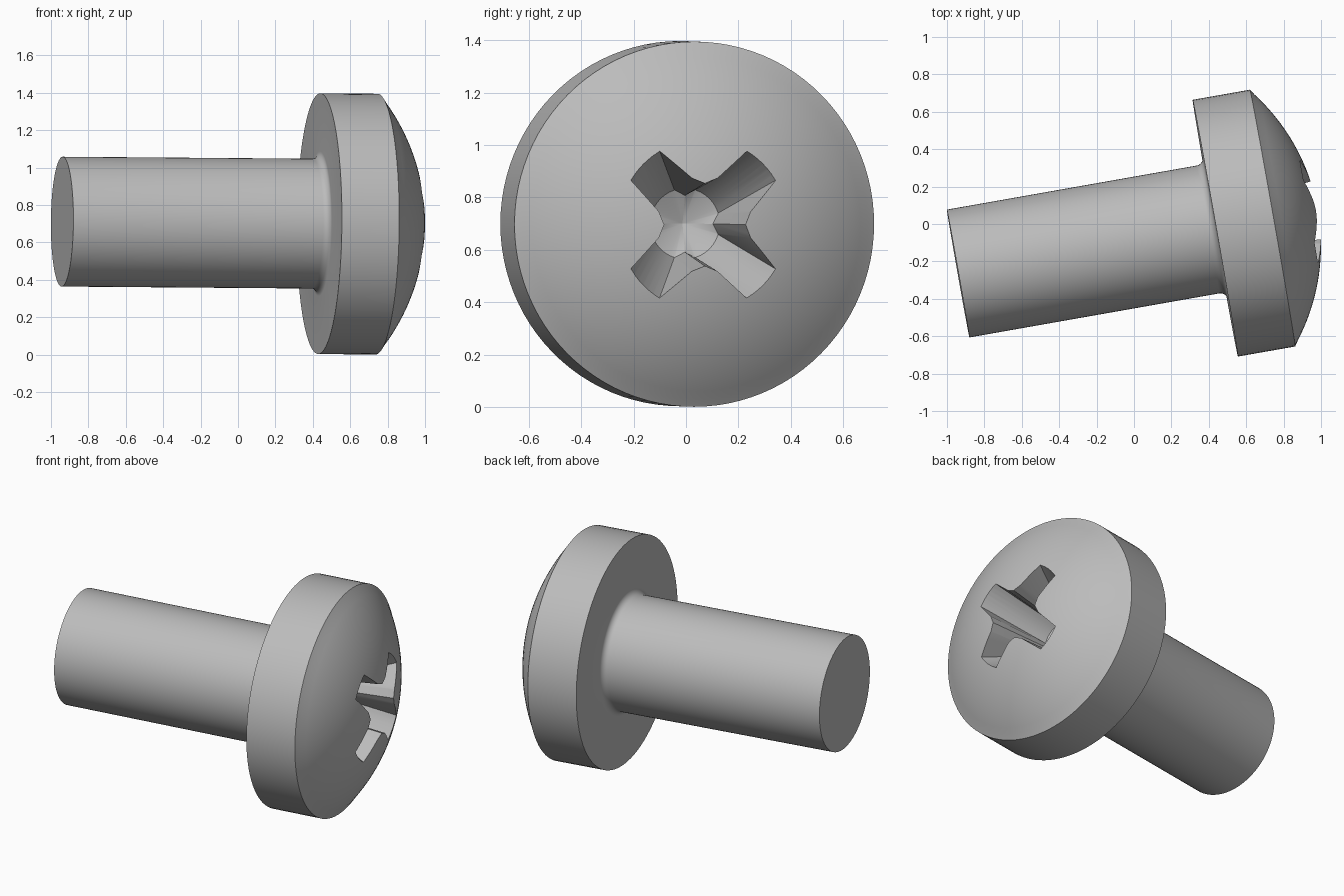
import bpy, bmesh, math
from mathutils import Matrix, Vector

if "Cube" in bpy.data.objects:
    bpy.data.objects.remove(bpy.data.objects["Cube"], do_unlink=True)

steel = bpy.data.materials.new("plain steel grey")
steel.use_nodes = True
GREY = (0.5, 0.5, 0.5, 1)
steel.diffuse_color = GREY
steel.node_tree.nodes["Principled BSDF"].inputs["Base Color"].default_value = GREY


def make_object(name, bm):
    bmesh.ops.recalc_face_normals(bm, faces=bm.faces)
    mesh = bpy.data.meshes.new(name)
    bm.to_mesh(mesh)
    bm.free()
    mesh.materials.append(steel)
    obj = bpy.data.objects.new(name, mesh)
    bpy.context.collection.objects.link(obj)
    return obj


def skin(bm, loops):
    """Join equal-length vertex loops with quads."""
    n = len(loops[0])
    for low, high in zip(loops, loops[1:]):
        for i in range(n):
            j = (i + 1) % n
            bm.faces.new((low[i], low[j], high[j], high[i]))


def cap(bm, loop, tip):
    """Close a loop with a fan to a tip vertex."""
    for i in range(len(loop)):
        bm.faces.new((loop[i], loop[(i + 1) % len(loop)], tip))


# Main sizes, measured along the screw axis (local z)
END, UNDER, RIM = -0.972, 0.424, 0.735
SHANK_R, HEAD_R, FILLET = 0.347, 0.697, 0.04
DOME_C, DOME_R = -0.116, 1.097
SIDES = 96

# Body profile: shank, fillet, head side, dome
profile = [(SHANK_R, END)]
for k in range(9):
    a = math.pi / 2 * k / 8
    profile.append((SHANK_R + FILLET * (1 - math.cos(a)),
                    UNDER - FILLET * (1 - math.sin(a))))
profile += [(HEAD_R, UNDER), (HEAD_R, RIM)]
rim_angle = math.asin(HEAD_R / DOME_R)
for k in range(1, 20):
    a = rim_angle * (1 - k / 20)
    profile.append((DOME_R * math.sin(a), DOME_C + DOME_R * math.cos(a)))

bm = bmesh.new()
rings = [[bm.verts.new((r * math.cos(t), r * math.sin(t), z))
          for t in (2 * math.pi * i / SIDES for i in range(SIDES))]
         for r, z in profile]
skin(bm, rings)
bm.faces.new(rings[0])
cap(bm, rings[-1], bm.verts.new((0, 0, DOME_C + DOME_R)))
screw = make_object("screw_body", bm)


# Cross recess cutter: four tapering wings with V-shaped inner corners
def cross_loop(bm, z, wing_r, wing_half, vee_mid, vee_x, vee_y):
    spread = math.asin(wing_half / wing_r)
    points = [Vector((wing_r * math.cos(spread * k / 3),
                      wing_r * math.sin(spread * k / 3), z)) for k in range(-3, 4)]
    turn = Matrix.Rotation(-math.pi / 4, 3, "Z")
    points += [turn @ Vector(p) for p in
               ((vee_x, vee_y, z), (0, vee_mid, z), (-vee_x, vee_y, z))]
    return [bm.verts.new(Matrix.Rotation(math.pi / 4 + q * math.pi / 2, 3, "Z") @ p)
            for q in range(4) for p in points]


bm = bmesh.new()
bottom = cross_loop(bm, 0.53, 0.135, 0.062, 0.108, 0.036, 0.127)
top = cross_loop(bm, 1.0, 0.361, 0.0815, 0.161, 0.051, 0.182)
skin(bm, [bottom, top])
cap(bm, bottom, bm.verts.new((0, 0, 0.475)))
cap(bm, top, bm.verts.new((0, 0, 1.05)))
cutter = make_object("recess_cutter", bm)
cutter.hide_render = True

# Cut the recess, then drop the cutter
cut = screw.modifiers.new("cross_recess", "BOOLEAN")
cut.operation = "DIFFERENCE"
cut.solver = "EXACT"
cut.object = cutter
bpy.context.view_layer.objects.active = screw
screw.select_set(True)
bpy.ops.object.modifier_apply(modifier=cut.name)
bpy.data.objects.remove(cutter, do_unlink=True)

# Lay the screw on its side, turned slightly from the x axis
pose = (Matrix.Translation((0.017, -0.096, 0.7035))
        @ Matrix.Rotation(math.radians(10), 4, "Z")
        @ Matrix.Rotation(math.radians(90.45), 4, "Y"))
screw.data.transform(pose)

bpy.ops.object.select_all(action="DESELECT")
screw.select_set(True)
bpy.ops.object.shade_smooth_by_angle(angle=math.radians(25))
